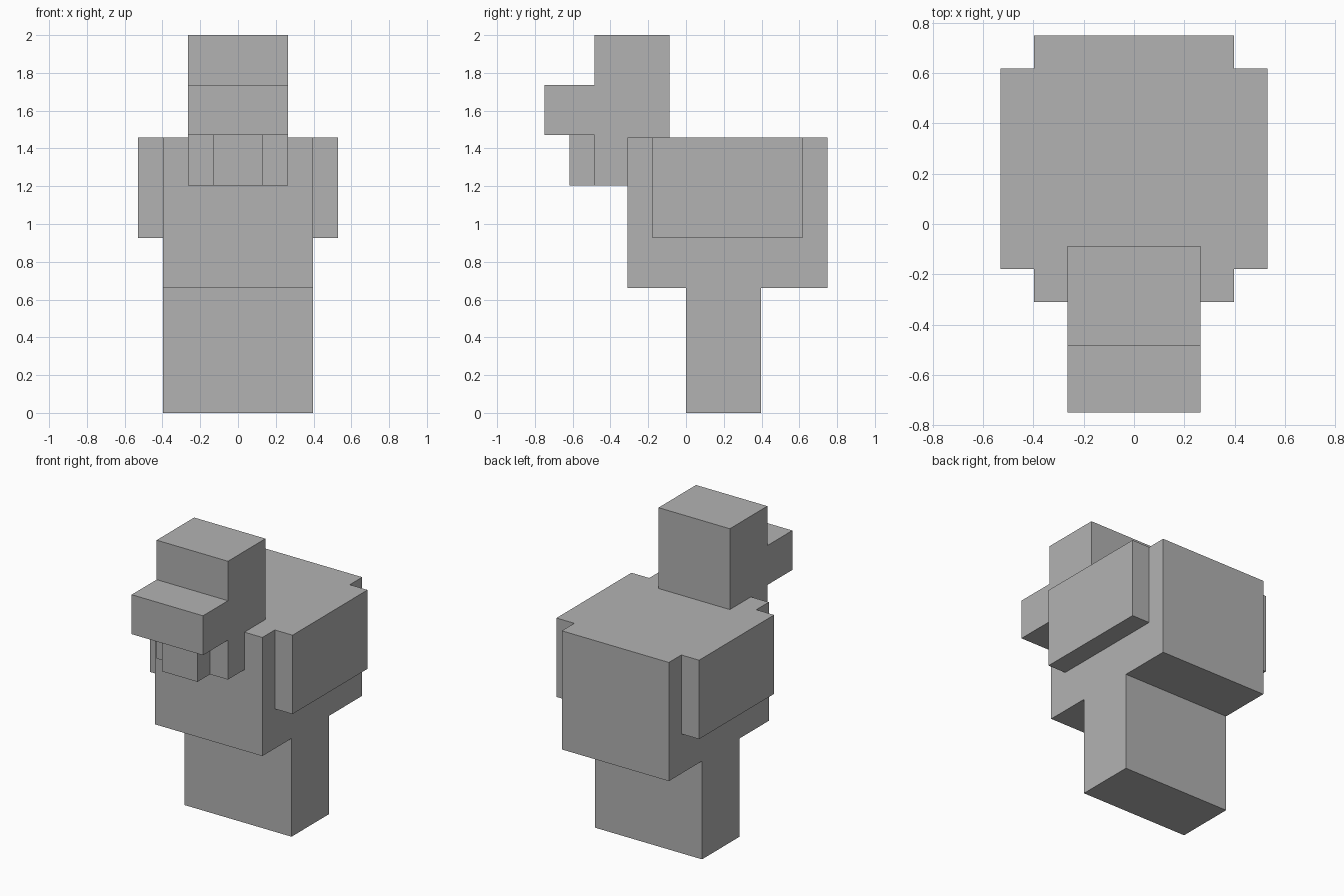
import bpy
import bmesh

default_cube = bpy.data.objects.get("Cube")
if default_cube:
    bpy.data.objects.remove(default_cube, do_unlink=True)

# Single plain colour
grey = bpy.data.materials.new("light_grey")
grey.use_nodes = True
colour = (0.448, 0.448, 0.448, 1.0)
grey.diffuse_color = colour
grey.node_tree.nodes["Principled BSDF"].inputs["Base Color"].default_value = colour


def box(name, x, y, z):
    """Flat-faced block spanning the given (min, max) range on each axis."""
    spans = (x, y, z)
    bm = bmesh.new()
    bmesh.ops.create_cube(bm, size=1.0)
    bmesh.ops.scale(bm, verts=bm.verts, vec=[b - a for a, b in spans])
    mesh = bpy.data.meshes.new(name)
    bm.to_mesh(mesh)
    bm.free()
    mesh.materials.append(grey)
    obj = bpy.data.objects.new(name, mesh)
    obj.location = [(a + b) / 2 for a, b in spans]
    bpy.context.collection.objects.link(obj)
    return obj


def pair(name, x, y, z):
    """Matching blocks on the left (+x) and right (-x)."""
    box("left_" + name, x, y, z)
    box("right_" + name, (-x[1], -x[0]), y, z)


# Torso
box("body", (-0.398, 0.398), (-0.31, 0.75), (0.66, 1.457))

# Head with beak and the small wattle hanging beneath it
box("head", (-0.265, 0.265), (-0.485, -0.087), (1.205, 2.0))
box("beak", (-0.265, 0.265), (-0.75, -0.485), (1.47, 1.735))
box("wattle", (-0.132, 0.132), (-0.618, -0.485), (1.205, 1.47))

# Wings lie flat against the body, legs stand side by side
pair("wing", (0.398, 0.53), (-0.178, 0.618), (0.927, 1.457))
pair("leg", (0.0, 0.398), (0.0, 0.398), (0.0, 0.66))
